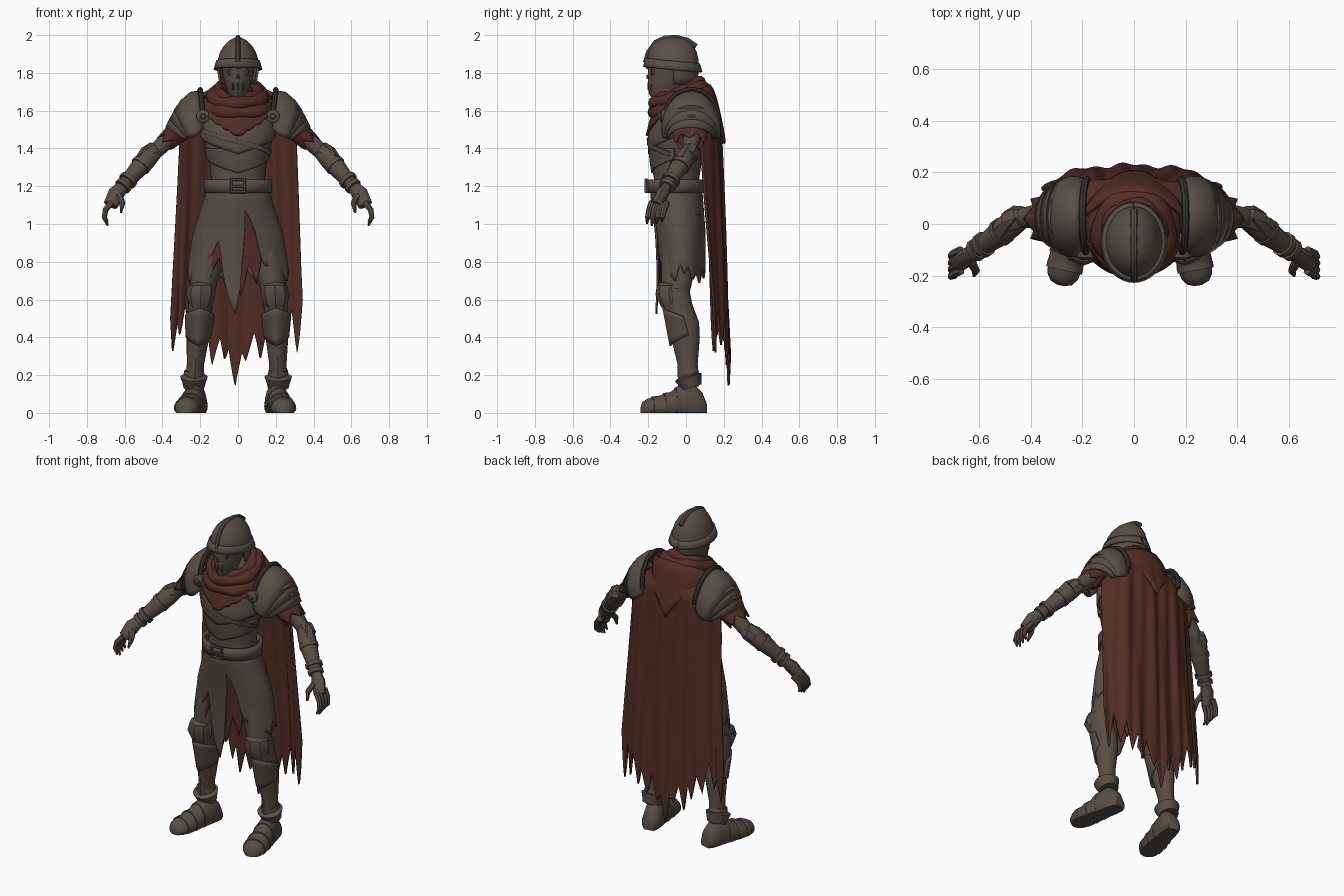
import bpy, bmesh
from math import sin, cos, pi, radians
from mathutils import Vector

if "Cube" in bpy.data.objects:
    bpy.data.objects.remove(bpy.data.objects["Cube"])


def material(name, rgb):
    m = bpy.data.materials.new(name)
    m.use_nodes = True
    m.diffuse_color = (*rgb, 1)
    b = m.node_tree.nodes["Principled BSDF"]
    b.inputs["Base Color"].default_value = (*rgb, 1)
    b.inputs["Roughness"].default_value = 0.9
    return m


METAL = material("weathered metal", (0.1, 0.076, 0.058))
CLOTH = material("rust red cloth", (0.086, 0.027, 0.018))
DARK = material("dark leather", (0.046, 0.037, 0.031))


def surface(name, rows, mat, wrap=False, caps=False, thick=0):
    """Skin rows of points, closed around (wrap) or open with a thickness."""
    bm = bmesh.new()
    vs = [[bm.verts.new(p) for p in r] for r in rows]
    n = len(rows[0])
    for a, b in zip(vs, vs[1:]):
        for i in range(n if wrap else n - 1):
            j = (i + 1) % n
            bm.faces.new((a[i], a[j], b[j], b[i]))
    if caps:
        bm.faces.new(vs[0])
        bm.faces.new(vs[-1])
    bmesh.ops.recalc_face_normals(bm, faces=bm.faces)
    me = bpy.data.meshes.new(name)
    bm.to_mesh(me)
    bm.free()
    me.materials.append(mat)
    o = bpy.data.objects.new(name, me)
    bpy.context.collection.objects.link(o)
    if thick:
        s = o.modifiers.new("thickness", "SOLIDIFY")
        s.thickness, s.offset = thick, 0
    bpy.ops.object.select_all(action="DESELECT")
    o.select_set(True)
    bpy.context.view_layer.objects.active = o
    bpy.ops.object.shade_smooth_by_angle(angle=radians(38))
    return o


def loft(name, rings, mat, n=24, keel=0):
    """Horizontal ellipses (x, y, z, rx, ry) with an optional front ridge."""
    rows = []
    for x, y, z, rx, ry in rings:
        rows.append([(x + rx * sin(a), y - ry * cos(a) - keel * max(0, cos(a)) ** 8, z)
                     for a in (2 * pi * i / n for i in range(n))])
    return surface(name, rows, mat, True, True)


def tube(name, pts, radii, mat, n=10, closed=False, ref=(0, 1, 0), flat=1):
    pts = [Vector(p) for p in pts]
    k = len(pts)
    if not isinstance(radii, (list, tuple)):
        radii = [radii] * k
    rows = []
    for i, p in enumerate(pts):
        a = pts[(i - 1) % k] if closed else pts[max(i - 1, 0)]
        b = pts[(i + 1) % k] if closed else pts[min(i + 1, k - 1)]
        side = (b - a).cross(Vector(ref)).normalized()
        up = side.cross(b - a).normalized()
        rows.append([p + radii[i] * (side * cos(t) + up * sin(t) * flat)
                     for t in (2 * pi * j / n for j in range(n))])
    if closed:
        rows.append(rows[0])
    return surface(name, rows, mat, True, not closed)


def sheet(name, f, u0, u1, nu, nv, mat, thick=0.01):
    rows = [[f(u0 + (u1 - u0) * i / nu, j / nv) for i in range(nu + 1)] for j in range(nv + 1)]
    return surface(name, rows, mat, thick=thick)


def interp(table, x):
    for a, b in zip(table, table[1:]):
        if x <= b[0]:
            t = max(0, (x - a[0]) / (b[0] - a[0]))
            return [p + (q - p) * t for p, q in zip(a, b)][1:]
    return list(table[-1][1:])


def jag(x):
    return abs(x % 2 - 1)


# Trunk profile: height, half width, half depth, middle depth
TRUNK = [(0.48, 0.27, 0.125, -0.03), (0.75, 0.262, 0.12, -0.025), (0.95, 0.23, 0.125, -0.03),
         (1.15, 0.165, 0.13, -0.05), (1.24, 0.142, 0.12, -0.05), (1.34, 0.155, 0.135, -0.05),
         (1.45, 0.185, 0.14, -0.05), (1.55, 0.2, 0.135, -0.03), (1.63, 0.16, 0.115, -0.02),
         (1.7, 0.08, 0.08, -0.03)]


def around(a, z, off=0):
    rx, ry, cy = interp(TRUNK, z)
    return ((rx + off) * sin(a), cy - (ry + off) * cos(a), z)


def wrapped(name, a0, a1, top, hem, off, mat, nu=40, nv=10, thick=0.012):
    return sheet(name, lambda a, v: around(a, top(a) + (hem(a) - top(a)) * v, off),
                 a0, a1, nu, nv, mat, thick)


# Torso and layered breastplates with V edges
loft("torso", [(0, c, z, rx, ry) for z, rx, ry, c in TRUNK[3:]], METAL, 32)
wrapped("breastplate", -1.5, 1.5, lambda a: 1.6, lambda a: 1.37 + 0.06 * abs(a), 0.008, METAL)
wrapped("belly_plate", -1.5, 1.5, lambda a: 1.4, lambda a: 1.27 + 0.05 * abs(a), 0.003, METAL)
wrapped("chest_band", -1.3, 1.3, lambda a: 1.45 - 0.05 * a, lambda a: 1.425 - 0.05 * a, 0.012, METAL)

# Belt and buckle
sheet("belt", lambda a, v: (.172 * sin(a), -.055 - .142 * cos(a), 1.235 - .07 * v), -pi, pi, 48, 2, METAL, 0.018)
tube("buckle", [(x, -0.21, z) for x, z in ((-.035, 1.17), (.035, 1.17), (.035, 1.235), (-.035, 1.235))],
     0.01, METAL, 6, True)
tube("buckle_pin", [(-0.035, -0.212, 1.2), (0.035, -0.212, 1.2)], 0.007, METAL, 6)

# Torn skirt, open on one side of the middle, over a red under-skirt
SKIRT = [(-pi, .72), (-2.3, .68), (-1.6, .74), (-1.1, .66), (-.8, .7), (-.6, .82), (-.45, .88), (-.3, .7),
         (-.06, .5), (.05, .66), (.12, .88), (.2, 1.08), (.32, .98), (.5, .8), (.8, .7), (1.1, .66),
         (1.6, .74), (2.3, .68), (pi, .72)]
wrapped("skirt", -pi, pi, lambda a: 1.18,
        lambda a: interp(SKIRT, a)[0] + 0.06 * jag(a * 5.3) * min(1, abs(a) * 3),
        0.004, METAL, 128, 12, 0.01)
wrapped("under_skirt", -1.0, 1.0, lambda a: 1.12,
        lambda a: 0.6 + 0.2 * abs(a) + 0.14 * jag(a * 6 + 0.6), -0.01, CLOTH, 70, 10)

# Long tattered cape with folds, its top edge lying forward over the shoulders
HEM = [(-1, .5), (-.97, .32), (-.9, .48), (-.86, .4), (-.78, .58), (-.7, .38), (-.6, .5), (-.5, .33),
       (-.44, .42), (-.37, .25), (-.25, .4), (-.18, .28), (-.12, .34), (-.02, .14), (.08, .32),
       (.14, .27), (.27, .43), (.36, .28), (.46, .45), (.55, .33), (.66, .52), (.75, .36),
       (.84, .56), (.92, .31), (.96, .42), (1, .6)]


def cape(u, v):
    top = 1.68 - 0.14 * u * u
    z = top + (interp(HEM, u)[0] - top) * v
    fold = (0.006 * sin(u * 11 + 2 * v) + 0.005 * sin(u * 23 + 1 - 3 * v)) * min(1, v * 6)
    forward = 0.09 * max(0, 1 - v / 0.08) ** 2
    return ((0.303 + 0.047 * v) * u - 0.008 * v,
            0.168 - 0.035 * u * u - 0.05 * u ** 4 + 0.055 * v + fold - forward, z)


sheet("cape", cape, -1, 1, 120, 50, CLOTH, 0.012)

# Scarf rolls, front bib and pointed hood on the back
for i, (rx, ry, z, r) in enumerate([(.105, .105, 1.705, .028), (.13, .13, 1.68, .036),
                                    (.148, .14, 1.63, .036)]):
    ring = [2 * pi * j / 36 for j in range(36)]
    tube(f"scarf_roll_{i + 1}",
         [(rx * sin(a), -0.03 - ry * cos(a), z - 0.045 * cos(a) + 0.006 * sin(3 * a + i)) for a in ring],
         [r + 0.005 * sin(5 * a + 2 * i) for a in ring], CLOTH, 10, True, (0, 0, 1))
wrapped("scarf_bib", -1.2, 1.2, lambda a: 1.64,
        lambda a: 1.455 + 0.13 * abs(a) + 0.012 * jag(a * 9), 0.022, CLOTH, 60, 8)
sheet("scarf_hood", lambda u, v: (0.19 * u * (1 - 0.25 * v), 0.12 - 0.09 * u * u + 0.08 * v ** 0.6,
                                  1.735 - 0.05 * u * u - v * (0.31 - 0.23 * abs(u))),
      -1, 1, 24, 10, CLOTH, 0.02)

# Helmet: dome, rim, neck guard, crest
loft("helmet_dome", [(0, -.07, 1.825, .114, .14), (0, -.07, 1.87, .107, .136), (0, -.07, 1.91, .095, .127),
                     (0, -.07, 1.945, .074, .108), (0, -.07, 1.972, .047, .08),
                     (0, -.07, 1.988, .016, .04)], METAL, 32)
sheet("helmet_rim", lambda a, v: ((.11 + .014 * v) * sin(a), -.07 - (.138 + .014 * v) * cos(a),
                                  1.862 - .045 * v + .014 * cos(a)), -pi, pi, 40, 2, METAL, 0.012)
sheet("neck_guard", lambda a, v: ((.108 - .015 * v) * sin(a), -.07 - (.135 - .012 * v) * cos(a),
                                  1.84 - .1 * v), 1.6, 2 * pi - 1.6, 28, 3, METAL, 0.012)
tube("helmet_crest", [(0, -.215, 1.855), (0, -.198, 1.91), (0, -.16, 1.963), (0, -.11, 1.985),
                      (0, -.05, 1.988), (0, .01, 1.972), (0, .055, 1.94)], .013, METAL, 8, ref=(1, 0, 0))

# Skull-like face mask
loft("face_mask", [(0, -.09, 1.64, .035, .06), (0, -.11, 1.69, .052, .075), (0, -.1, 1.745, .07, .09),
                   (0, -.09, 1.79, .082, .1), (0, -.08, 1.84, .09, .11)], METAL, 24, 0.012)
loft("jaw", [(0, -.155, 1.685, .025, .025), (0, -.165, 1.72, .038, .033), (0, -.165, 1.76, .03, .03)],
     METAL, 10)
tube("nose_hole", [(0, -.2, 1.77), (0, -.204, 1.79)], [.011, .005], DARK, 6)
tube("brow", [(x, -.2 + abs(x), 1.83 + abs(x) * .1) for x in (-.085, -.04, 0, .04, .085)], .012, METAL, 8,
     ref=(0, 0, 1))
for i in range(5):
    x = (i - 2) * 0.014
    tube(f"mask_tooth_{i + 1}", [(x, -.2 + abs(x) * .5, 1.71), (x, -.2 + abs(x) * .5, 1.75)], .005, METAL, 6)

# Pauldron sections: lower x, lower z, crest x, crest z, half depth
PAULDRON = [(.185, 1.53, .2, 1.7, .138), (.22, 1.5, .25, 1.692, .15), (.25, 1.485, .298, 1.65, .148),
            (.275, 1.475, .333, 1.6, .138)]
LAMES = [[(.25, 1.49, .318, 1.625, .138), (.28, 1.465, .358, 1.55, .132)],
         [(.27, 1.475, .345, 1.575, .122), (.295, 1.455, .378, 1.51, .118)]]
PLATES = [("pauldron", PAULDRON), ("upper_lame", LAMES[0]), ("lower_lame", LAMES[1])]


def arch(ring, a, s):
    bx, bz, tx, tz, ry = ring
    return (s * (bx + (tx - bx) * cos(a)), 0.028 + ry * sin(a), bz + (tz - bz) * cos(a))


for s, side in ((1, "left_"), (-1, "right_")):
    # The right foot stands a little further out
    out = 0.0 if s > 0 else 0.02

    def limb(name, pts, radii, mat=METAL, **kw):
        return tube(side + name, [(s * x, y, z) for x, y, z in pts], radii, mat, **kw)

    def stack(name, rings, mat=METAL, **kw):
        return loft(side + name, [(s * r[0], *r[1:]) for r in rings], mat, **kw)

    # Eye socket
    limb("eye_socket", [(.036, -.165, 1.805), (.038, -.184, 1.805)], [.022, .018], DARK, ref=(0, 0, 1))

    # Shoulder armour, strap and round stud
    for name, rings in PLATES:
        surface(side + name, [[arch(r, pi * (i / 24 - .5) * 1.1, s) for i in range(25)] for r in rings],
                METAL, thick=0.016)
    tube(side + "pauldron_strap", [arch((.18, 1.54, .2, 1.712, .145), pi * (i / 20 - .5), s)
                                   for i in range(21)], .014, DARK, 8, ref=(1, 0, 0))
    for name, r, d in (("stud", .036, -.13), ("stud_boss", .016, -.14)):
        limb(name, [(.185, -.1, 1.57), (.185, d, 1.57), (.185, d - .008, 1.57)], [r, r, r * .7],
             n=16, ref=(0, 0, 1))

    # Torn sleeve and arm
    def sleeve(a, v):
        w = v * (0.75 + 0.35 * jag(a * 1.6))
        r = 0.082 - 0.018 * v
        return (s * (.29 + .09 * w + r * .55 * cos(a)), .02 + r * 1.2 * sin(a), 1.515 - .085 * w + r * .5 * cos(a))
    sheet(side + "sleeve", sleeve, -pi, pi, 50, 5, CLOTH)
    limb("upper_arm", [(.28, .03, 1.54), (.37, .03, 1.45), (.45, .02, 1.37)], [.058, .048, .038])
    limb("forearm", [(.43, .025, 1.385), (.48, -.005, 1.345), (.53, -.045, 1.29), (.61, -.1, 1.2)],
         [.036, .052, .048, .033], n=14)
    limb("elbow_guard", [(.42, .03, 1.37), (.447, .022, 1.38), (.48, .005, 1.355)], [.04, .053, .052], n=8)
    limb("elbow_spike", [(.5, -.02, 1.345), (.485, .005, 1.39), (.462, .02, 1.43)], [.042, .03, .003], n=6)
    for i, (x, y, z) in enumerate([(.505, -.025, 1.32), (.575, -.075, 1.24), (.6, -.093, 1.21)]):
        limb(f"forearm_band_{i + 1}", [(x, y, z), (x + .014, y - .01, z - .016)], .055 - i * .005, n=14)

    # Hand with curled fingers and thumb
    limb("palm", [(.605, -.095, 1.205), (.645, -.125, 1.16), (.675, -.155, 1.1)], [.03, .044, .038], flat=.75)
    for i in range(4):
        y = -.195 + i * .026
        k = 0.012 * abs(i - 1)
        limb(f"finger_{i + 1}", [(.67, y + .015, 1.115), (.702, y, 1.075), (.708, y - .008, 1.035),
                                 (.69, y - .012, .99 + k)], [.017, .016, .014, .005], n=7)
    limb("thumb", [(.63, -.145, 1.15), (.612, -.18, 1.11), (.62, -.2, 1.06)], [.02, .016, .006], n=7)

    # Legs with faceted knee guard and keeled greave
    stack("thigh", [(.1, -.02, 1.05, .09, .1), (.15, -.03, .85, .09, .1), (.19, -.055, .64, .067, .075)])
    stack("shin", [(.198, -.058, .66, .066, .075), (.2, -.045, .58, .065, .077), (.203, -.007, .48, .064, .076),
                   (.206 + out * .3, .003, .4, .06, .07), (.211 + out * .7, .014, .26, .046, .048),
                   (.213 + out, .02, .14, .05, .05)], keel=.012)
    stack("knee_guard", [(.19, -.085, .7, .03, .035), (.192, -.085, .675, .068, .069),
                         (.197, -.092, .625, .078, .07), (.2, -.07, .558, .055, .06)], n=8)
    sheet(side + "greave", lambda a, v: (s * (.203 + out * .3 * v) + (.073 - .01 * v) * sin(a),
          -.025 + .03 * v - (.08 - .008 * v) * cos(a) - .014 * max(0, cos(a)) ** 8,
          .555 - .2 * v + .05 * abs(a) * (v * 1.2 - .5)), -1.7, 1.7, 24, 6, METAL, .012)

    # Flared ankle cuff tilted up at the front, with a band above
    ankle = .213 + out
    limb("ankle_cuff", [(ankle, .03, .135), (ankle, .022, .16), (ankle, .012, .19), (ankle, .01, .198)],
         [.056, .062, .073, .05], n=20, ref=(1, 0, 0))
    limb("ankle_band", [(ankle, .016, .205), (ankle, .012, .225)], [.055, .051], n=20, ref=(1, 0, 0))

    # Flat-soled boot with overlapping plates
    heel, toe = Vector((.186 + out, .104, 0)), Vector((.25 + out * 1.7, -.238, 0))
    across = (toe - heel).cross(Vector((0, 0, 1))).normalized()
    BOOT = [(0, .036, .06), (.06, .052, .11), (.2, .058, .16), (.38, .06, .15), (.55, .066, .11),
            (.75, .07, .088), (.9, .06, .075), (.97, .042, .06), (1, .014, .035)]

    def boot_ring(t, grow=0):
        w, h = interp(BOOT, t)
        pts = []
        for i in range(20):
            a = 2 * pi * i / 20
            p = heel.lerp(toe, t) + across * (w + grow) * cos(a)
            z = h * .3 + sin(a) * (h * .7 + grow if sin(a) > 0 else h * .5)
            pts.append((s * p.x, p.y, max(0, z)))
        return pts
    surface(side + "boot", [boot_ring(b[0]) for b in BOOT], METAL, True, True)
    for i, t in enumerate((.4, .58, .76)):
        surface(side + f"boot_plate_{i + 1}", [boot_ring(t, .002), boot_ring(t + .07, .006)], METAL, True, True)
